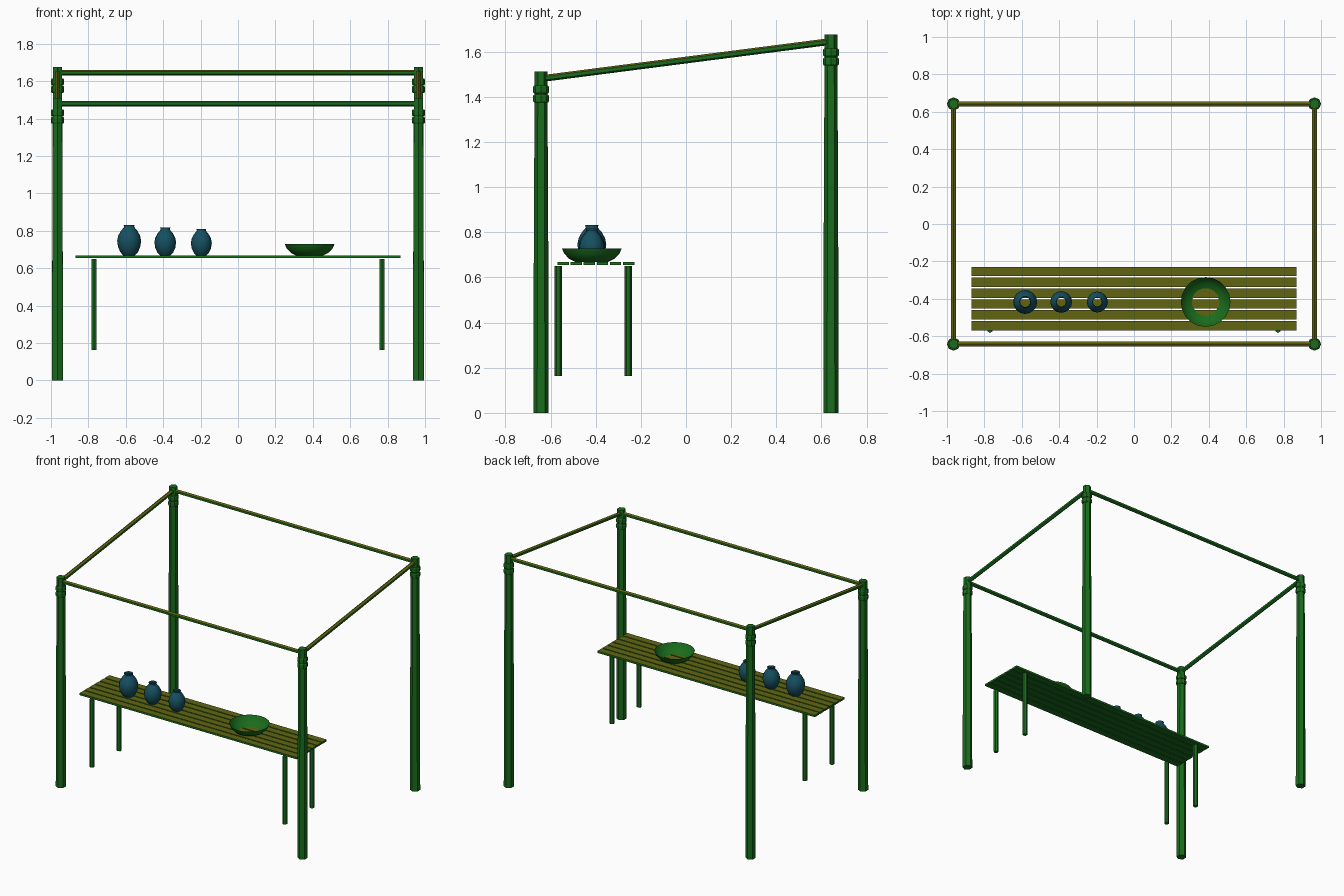
import bpy, bmesh, math
from mathutils import Vector

if "Cube" in bpy.data.objects:
    bpy.data.objects.remove(bpy.data.objects["Cube"])


def material(name, rgb):
    m = bpy.data.materials.new(name)
    m.diffuse_color = (*rgb, 1)
    m.use_nodes = True
    m.node_tree.nodes["Principled BSDF"].inputs["Base Color"].default_value = m.diffuse_color
    return m


GREEN = material("green", (0.01, 0.15, 0.012))
OLIVE = material("olive", (0.12, 0.13, 0.006))
BLUE = material("blue", (0.008, 0.08, 0.12))


def finish(name, bm, mats, smooth=False):
    """Turn a bmesh into an object; a second material colours upward faces."""
    bmesh.ops.recalc_face_normals(bm, faces=bm.faces)
    bm.normal_update()
    for f in bm.faces:
        f.smooth = smooth
        f.material_index = 1 if len(mats) > 1 and f.normal.z > 0.6 else 0
    me = bpy.data.meshes.new(name)
    bm.to_mesh(me)
    bm.free()
    for m in mats:
        me.materials.append(m)
    ob = bpy.data.objects.new(name, me)
    bpy.context.collection.objects.link(ob)
    return ob


def turned(name, profile, origin, mats, axis=(0, 0, 1), sides=6, caps=True, smooth=False):
    """Sweep (radius, distance) pairs around an axis starting at origin."""
    bm = bmesh.new()
    q = Vector(axis).to_track_quat('Z', 'Y')
    rings = []
    for r, h in profile:
        ring = []
        for i in range(sides):
            a = math.pi / 2 + 2 * math.pi * i / sides
            p = q @ Vector((r * math.cos(a), r * math.sin(a), h))
            ring.append(bm.verts.new(Vector(origin) + p))
        rings.append(ring)
    for lo, hi in zip(rings, rings[1:]):
        for i in range(sides):
            j = (i + 1) % sides
            bm.faces.new((lo[i], lo[j], hi[j], hi[i]))
    if caps:
        bm.faces.new(rings[0][::-1])
        bm.faces.new(rings[-1])
    return finish(name, bm, mats, smooth)


def beam(name, start, end, r=0.015):
    d = Vector(end) - Vector(start)
    return turned(name, [(r, 0), (r, d.length)], start, [GREEN, OLIVE], axis=d)


PX, PY = 0.965, 0.642
ENDS = {"front": (-PY, 1.511, 1.48), "back": (PY, 1.675, 1.645)}

# Corner posts with two binding rings each
for end, (y, top, _) in ENDS.items():
    for side, sx in (("left", -1), ("right", 1)):
        x = sx * PX
        turned(f"{end}_{side}_post", [(0.034, 0), (0.032, top * 0.5), (0.028, top)],
               (x, y, 0), [GREEN])
        for k, drop in enumerate((0.097, 0.137), 1):
            turned(f"{end}_{side}_binding_{k}",
                   [(0.031, 0), (0.035, 0.006), (0.035, 0.03), (0.031, 0.036)],
                   (x, y, top - drop), [GREEN], sides=8)

# Roof frame
for end, (y, _, z) in ENDS.items():
    beam(f"{end}_beam", (-PX, y, z), (PX, y, z))
for side, sx in (("left", -1), ("right", 1)):
    beam(f"{side}_beam", (sx * PX, -PY, 1.48), (sx * PX, PY, 1.645))

# Table planks
for i in range(6):
    bm = bmesh.new()
    bmesh.ops.create_cube(bm, size=1)
    for v in bm.verts:
        v.co = Vector((v.co.x * 1.736, v.co.y * 0.05 - 0.254 - 0.058 * i, v.co.z * 0.014 + 0.662))
    finish(f"table_plank_{i + 1}", bm, [GREEN, OLIVE])

# Table legs
for end, y in (("front", -0.566), ("back", -0.256)):
    for side, x in (("left", -0.77), ("right", 0.77)):
        turned(f"table_{end}_{side}_leg", [(0.0165, 0.163), (0.0165, 0.65)], (x, y, 0), [GREEN])

# Vases, open at the mouth
VASE = [(0.48, 0), (0.72, 0.1), (0.92, 0.27), (1, 0.47), (0.92, 0.64),
        (0.7, 0.8), (0.5, 0.89), (0.42, 0.94), (0.47, 1)]
for k, (x, r, h) in enumerate(((-0.582, 0.064, 0.164), (-0.389, 0.058, 0.149),
                               (-0.196, 0.056, 0.143)), 1):
    turned(f"vase_{k}", [(a * r, b * h) for a, b in VASE], (x, -0.417, 0.668), [BLUE],
           sides=16, caps=False, smooth=True)

# Bowl
turned("bowl", [(0.072, 0), (0.1, 0.014), (0.122, 0.037), (0.133, 0.061)],
       (0.383, -0.417, 0.668), [GREEN], sides=20, caps=False, smooth=True)
